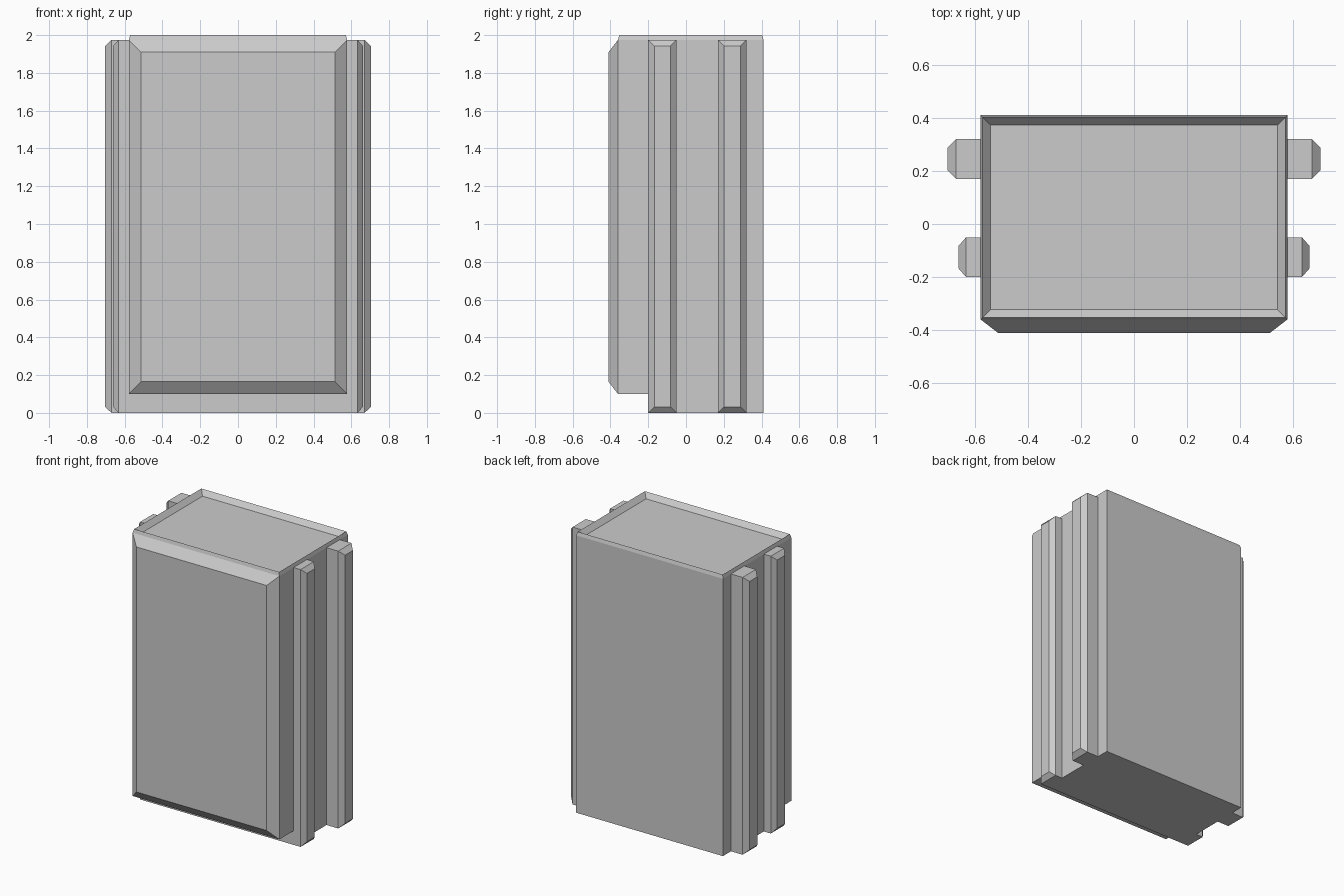
import bpy, bmesh
from mathutils import Vector

if "Cube" in bpy.data.objects:
    bpy.data.objects.remove(bpy.data.objects["Cube"])


def extrude_profile(bm, points, x0, x1):
    """Extrude a (y, z) side profile from x0 to x1."""
    face = bm.faces.new([bm.verts.new((x0, y, z)) for y, z in points])
    ext = bmesh.ops.extrude_face_region(bm, geom=[face], use_keep_orig=True)
    verts = [v for v in ext["geom"] if isinstance(v, bmesh.types.BMVert)]
    bmesh.ops.translate(bm, verts=verts, vec=(x1 - x0, 0, 0))
    bmesh.ops.recalc_face_normals(bm, faces=bm.faces)


def raise_face(bm, direction, width, depth):
    """Inset the outermost face that points along direction, giving a sloped border."""
    d = Vector(direction)
    bm.normal_update()
    facing = [f for f in bm.faces if f.normal.dot(d) > 0.99]
    face = max(facing, key=lambda f: f.calc_center_median().dot(d))
    bmesh.ops.inset_individual(bm, faces=[face], thickness=width, depth=depth,
                               use_even_offset=True)
    return face


def finish(bm, name):
    bmesh.ops.recalc_face_normals(bm, faces=bm.faces)
    mesh = bpy.data.meshes.new(name)
    bm.to_mesh(mesh)
    bm.free()
    obj = bpy.data.objects.new(name, mesh)
    bpy.context.collection.objects.link(obj)
    return obj


# Main body: block with a toe-kick step at the front
bm = bmesh.new()
extrude_profile(bm, [(-0.2, 0), (0.41, 0), (0.41, 1.975), (-0.36, 1.975),
                     (-0.36, 0.1), (-0.2, 0.1)], -0.578, 0.578)
# Bevelled front panel
raise_face(bm, (0, -1, 0), 0.065, 0.05)
# Thin rim around the top, then a sunken lid
top = raise_face(bm, (0, 0, 1), 0.007, 0.025)
bmesh.ops.inset_individual(bm, faces=[top], thickness=0.03, depth=-0.035,
                           use_even_offset=True)
finish(bm, "body")


# Side ribs: chamfered vertical bars, mirrored to both sides
def rib(name, y0, y1, x_shoulder, chamfer):
    bm = bmesh.new()
    extrude_profile(bm, [(y0, 0), (y1, 0), (y1, 1.975), (y0, 1.975)],
                    0.578, x_shoulder)
    raise_face(bm, (1, 0, 0), 0.032, chamfer)
    obj = finish(bm, name)
    obj.modifiers.new("both_sides", "MIRROR").use_axis[0] = True


rib("front_side_rib", -0.2, -0.05, 0.633, 0.028)
rib("back_side_rib", 0.17, 0.32, 0.67, 0.033)
